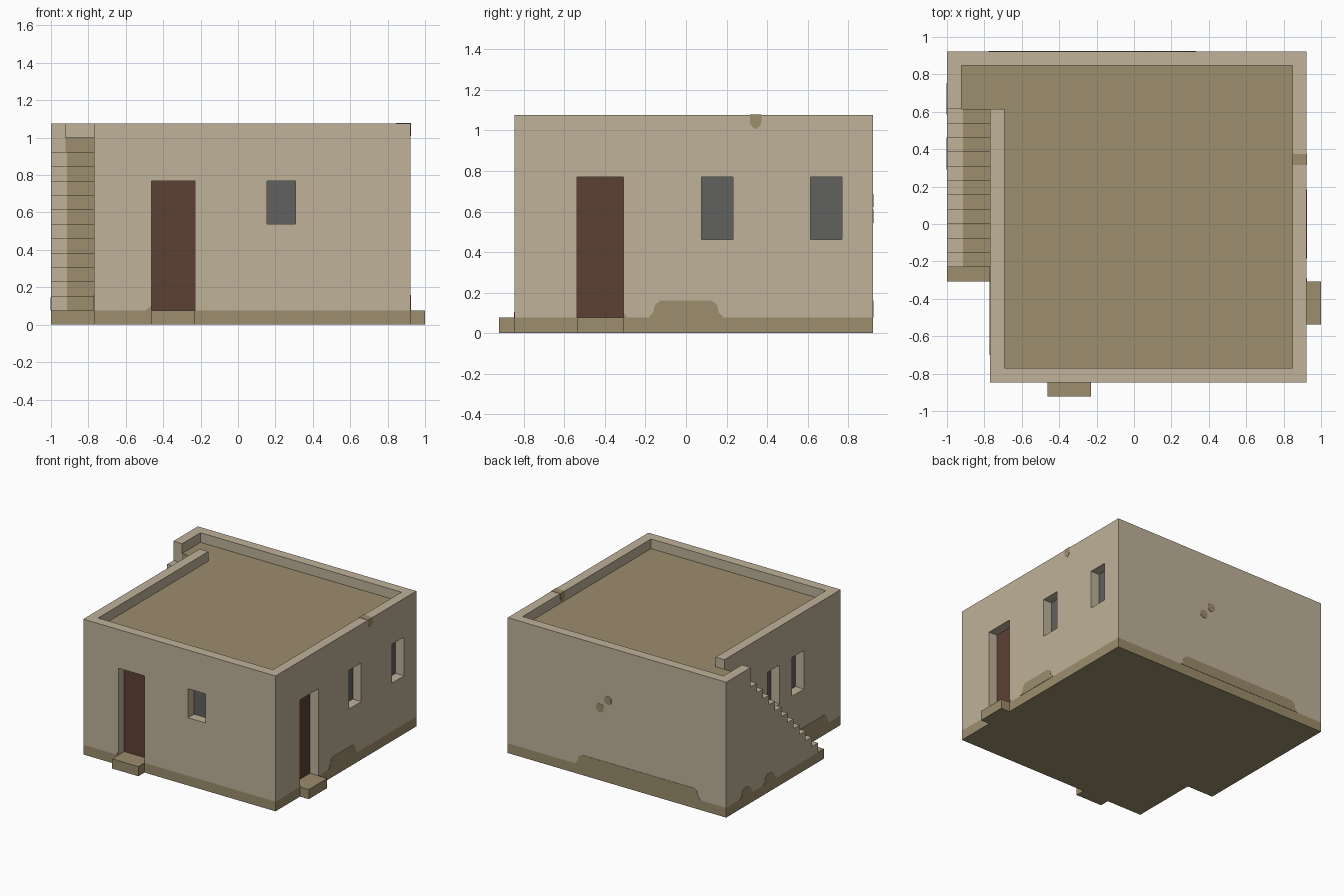
import bpy, bmesh

S = 1 / 13          # building module: one wall thickness / one stair riser
T = 0.03            # plate thickness in modules

cube = bpy.data.objects.get("Cube")
if cube:
    bpy.data.objects.remove(cube, do_unlink=True)


def material(name, rgb):
    lin = [((c / 255 + 0.055) / 1.055) ** 2.4 for c in rgb] + [1]
    m = bpy.data.materials.new(name)
    m.diffuse_color = lin
    m.use_nodes = True
    bsdf = next(n for n in m.node_tree.nodes if n.type == 'BSDF_PRINCIPLED')
    bsdf.inputs["Base Color"].default_value = lin
    bsdf.inputs["Roughness"].default_value = 0.9
    return m


PLASTER = material("pale plaster", (191, 178, 153))
EARTH = material("brown earth", (156, 141, 109))
WOOD = material("dark wood", (92, 65, 53))
GLASS = material("grey glass", (97, 98, 95))

# how profile (u, v) and extrusion w map to x, y, z
AXES = {'x': lambda u, v, w: (w, u, v),
        'y': lambda u, v, w: (u, w, v),
        'z': lambda u, v, w: (u, v, w)}


def add_prism(bm, pts, axis, lo, hi):
    place = AXES[axis]
    rings = [[bm.verts.new([c * S for c in place(u, v, w)]) for u, v in pts]
             for w in (lo, hi)]
    a, b = rings
    n = len(pts)
    faces = [bm.faces.new(a), bm.faces.new(b)]
    for i in range(n):
        j = (i + 1) % n
        faces.append(bm.faces.new((a[i], a[j], b[j], b[i])))
    bmesh.ops.recalc_face_normals(bm, faces=faces)


def finish(name, bm, *mats):
    me = bpy.data.meshes.new(name)
    bm.to_mesh(me)
    bm.free()
    for m in mats:
        me.materials.append(m)
    ob = bpy.data.objects.new(name, me)
    bpy.context.scene.collection.objects.link(ob)
    return ob


def prism(name, pts, axis, lo, hi, mat):
    bm = bmesh.new()
    add_prism(bm, pts, axis, lo, hi)
    return finish(name, bm, mat)


def rect(u0, u1, v0, v1):
    return [(u0, v0), (u1, v0), (u1, v1), (u0, v1)]


# Plinth, including the lowest stair
prism("plinth", [(-10, -11), (12, -11), (12, 12), (-13, 12), (-13, -4), (-10, -4)],
      'z', 0, 1, EARTH)

# Walls up to roof level
bm = bmesh.new()
add_prism(bm, [(-10, -11), (12, -11), (12, 12), (-13, 12), (-13, 8), (-10, 8)], 'z', 1, 13)
walls = finish("walls", bm, PLASTER, EARTH)

# Openings: name, axis, wall plane, inward direction, u range, z range, material
OPENINGS = [
    ("front_door", 'y', -11, 1, (-6, -3), (1, 10), WOOD),
    ("front_window", 'y', -11, 1, (2, 4), (7, 10), GLASS),
    ("side_door", 'x', 12, -1, (-7, -4), (1, 10), WOOD),
    ("side_window_near", 'x', 12, -1, (1, 3), (6, 10), GLASS),
    ("side_window_far", 'x', 12, -1, (8, 10), (6, 10), GLASS),
    ("stair_window_near", 'x', -10, 1, (-5, -3), (6, 10), GLASS),
    ("stair_window_far", 'x', -10, 1, (-1, 1), (6, 10), GLASS),
]
cut = bmesh.new()
for name, axis, plane, d, (u0, u1), (z0, z1), mat in OPENINGS:
    bottom = 0.5 if z0 == 1 else z0
    lo, hi = sorted((plane - d * 0.5, plane + d))
    add_prism(cut, rect(u0, u1, bottom, z1), axis, lo, hi)
    lo, hi = sorted((plane + d * (1 - T), plane + d * (1 + T)))
    prism(name, rect(u0, u1, z0, z1), axis, lo, hi, mat)
cutter = finish("opening_cutter", cut)
cutter.hide_render = True

mod = walls.modifiers.new("openings", 'BOOLEAN')
mod.operation = 'DIFFERENCE'
mod.solver = 'EXACT'
mod.object = cutter
bpy.context.view_layer.objects.active = walls
bpy.ops.object.modifier_apply(modifier=mod.name)
bpy.data.objects.remove(cutter, do_unlink=True)

# Earth roof deck, plaster everywhere else
for p in walls.data.polygons:
    p.material_index = int(p.normal.z > 0.9 and p.center.z > 12.5 * S)

# Parapet, open where the stair arrives
prism("parapet", [(-10, 8), (-10, -11), (12, -11), (12, 12), (-13, 12), (-13, 8),
                  (-12, 8), (-12, 11), (11, 11), (11, -10), (-9, -10), (-9, 8)],
      'z', 13, 14, PLASTER)

# Outside stair: plaster edge and worn earth treads
profile = [(8, 1), (-3, 1)]
for i in range(11):
    profile += [(i - 3, i + 2), (i - 2, i + 2)]
prism("stair_edge", profile, 'x', -13, -11.9, PLASTER)
prism("stair_treads", profile, 'x', -11.9, -10, EARTH)
prism("top_riser", rect(-12, -10, 12, 13), 'y', 8 - T, 8, EARTH)

# Door steps
prism("front_door_step", rect(-6, -3, 0, 1), 'y', -12, -11, EARTH)
prism("side_door_step", rect(-7, -4, 0, 1), 'x', 12, 13, EARTH)


# Worn patches rising from the plinth
def wear(name, axis, plane, out, u0, u1, top=2.08):
    m = (top + 1) / 2
    half = [(0, 1), (0.3, m - 0.2), (0.4, m + 0.25), (0.75, top)]
    pts = [(u0 + a, z) for a, z in half] + [(u1 - a, z) for a, z in reversed(half)]
    lo, hi = sorted((plane, plane + out * T))
    prism(name, pts, axis, lo, hi, EARTH)


wear("side_wear", 'x', 12, 1, -2.4, 2.4)
wear("back_wear", 'y', 12, 1, -10.1, 4.3)
wear("stair_wear_back", 'x', -13, -1, 7.6, 9.8, 1.9)
wear("stair_wear_mid", 'x', -13, -1, 3.8, 6.0, 1.9)
wear("stair_wall_wear", 'x', -10, -1, -9.1, -2.5)
prism("front_door_wear", [(-6.4, 1), (-6, 1), (-6, 1.35)], 'y', -11 - T, -11, EARTH)
prism("side_door_wear", [(-4, 1), (-3.8, 1), (-4, 1.35)], 'x', 12, 12 + T, EARTH)

# Stain running over the parapet
prism("parapet_stain", [(4.1, 14 + T), (4.1, 13.45), (4.35, 13.15), (4.5, 13.1),
                        (4.75, 13.3), (4.85, 13.5), (4.85, 14 + T)],
      'x', 11 - T, 12 + T, EARTH)

# Two bare spots on the back wall
for i, (cx, cz) in enumerate([(1.45, 7.5), (0.55, 8.5)]):
    r = 0.42
    k = r * 0.45
    spot = [(r, k), (k, r), (-k, r), (-r, k), (-r, -k), (-k, -r), (k, -r), (r, -k)]
    prism(f"back_spot_{i + 1}", [(cx + a, cz + b) for a, b in spot],
          'y', 12, 12 + T, EARTH)
